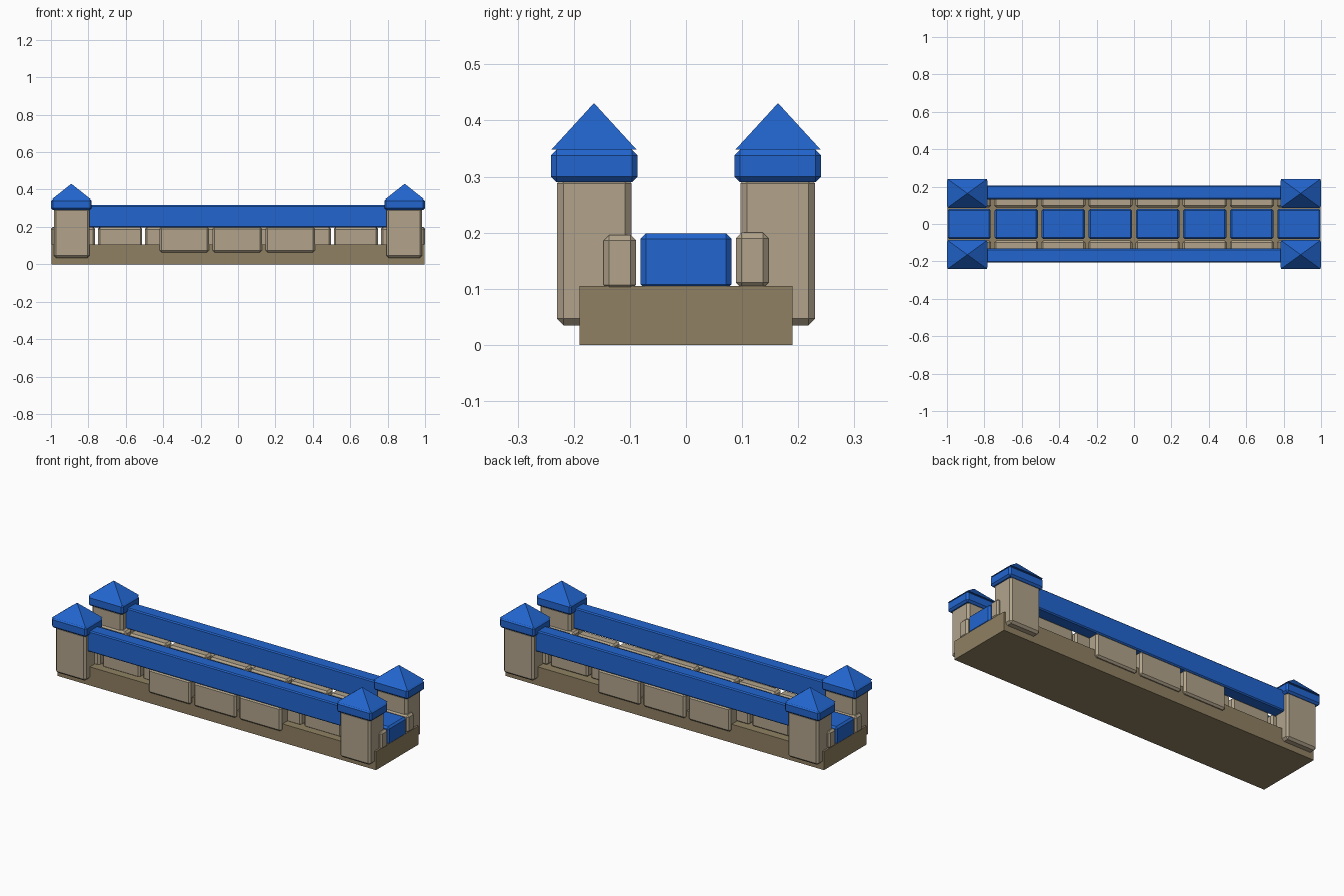
import bpy, bmesh
from mathutils import Vector

if "Cube" in bpy.data.objects:
    bpy.data.objects.remove(bpy.data.objects["Cube"])


def material(name, rgb):
    m = bpy.data.materials.new(name)
    m.diffuse_color = (*rgb, 1)
    m.use_nodes = True
    m.node_tree.nodes["Principled BSDF"].inputs["Base Color"].default_value = m.diffuse_color
    return m


BLUE = material("blue paint", (0.016, 0.133, 0.63))
STONE = material("pale stone", (0.445, 0.371, 0.262))
EARTH = material("brown base", (0.275, 0.216, 0.122))


def finish(name, bm, mat):
    bmesh.ops.recalc_face_normals(bm, faces=bm.faces)
    me = bpy.data.meshes.new(name)
    bm.to_mesh(me)
    bm.free()
    me.materials.append(mat)
    ob = bpy.data.objects.new(name, me)
    bpy.context.collection.objects.link(ob)


def box(name, x, y, z, mat, chamfer=0.0):
    """Chamfered box from (min, max) ranges."""
    lo = Vector((min(x), min(y), min(z)))
    hi = Vector((max(x), max(y), max(z)))
    bm = bmesh.new()
    bmesh.ops.create_cube(bm, size=1)
    for v in bm.verts:
        v.co = (lo + hi) / 2 + v.co * (hi - lo)
    if chamfer:
        bmesh.ops.bevel(bm, geom=bm.edges[:], offset=chamfer, segments=1,
                        affect='EDGES')
    finish(name, bm, mat)


def pyramid(name, cx, cy, hx, hy, z0, z1, mat):
    bm = bmesh.new()
    ring = [bm.verts.new((cx + a * hx, cy + b * hy, z0))
            for a, b in ((-1, -1), (1, -1), (1, 1), (-1, 1))]
    tip = bm.verts.new((cx, cy, z1))
    bm.faces.new(ring[::-1])
    for i in range(4):
        bm.faces.new((ring[i], ring[(i + 1) % 4], tip))
    finish(name, bm, mat)


# Base slab
box("base", (-0.996, 0.996), (-0.19, 0.19), (0, 0.105), EARTH)

# Corner towers with caps and pointed roofs
for sx in (-1, 1):
    for sy in (-1, 1):
        box("tower", (sx * 0.793, sx * 0.985), (sy * 0.097, sy * 0.23),
            (0.035, 0.30), STONE, 0.012)
        box("tower_cap", (sx * 0.782, sx * 1.0), (sy * 0.086, sy * 0.241),
            (0.29, 0.348), BLUE, 0.01)
        pyramid("tower_roof", sx * 0.891, sy * 0.164, 0.105, 0.076,
                0.348, 0.431, BLUE)

for sy in (-1, 1):
    # Long side beams between the towers
    box("side_beam", (-0.81, 0.81), (sy * 0.132, sy * 0.206), (0.197, 0.316),
        BLUE, 0.006)
    # Three large stones under the middle of each beam
    for i in (-1, 0, 1):
        cx = i * 0.283 - 0.004
        box("outer_stone", (cx - 0.132, cx + 0.132), (sy * 0.13, sy * 0.206),
            (0.064, 0.2), STONE, 0.01)

# Rows of eight floor tiles with inner stones on both sides
for i in range(8):
    cx = (i - 3.5) * 0.252
    box("floor_tile", (cx - 0.116, cx + 0.116), (-0.081, 0.081),
        (0.098, 0.199), BLUE, 0.01)
    for sy, z0 in ((-1, 0.097), (1, 0.101)):
        box("inner_stone", (cx - 0.118, cx + 0.118), (sy * 0.089, sy * 0.147),
            (z0, z0 + 0.099), STONE, 0.01)
